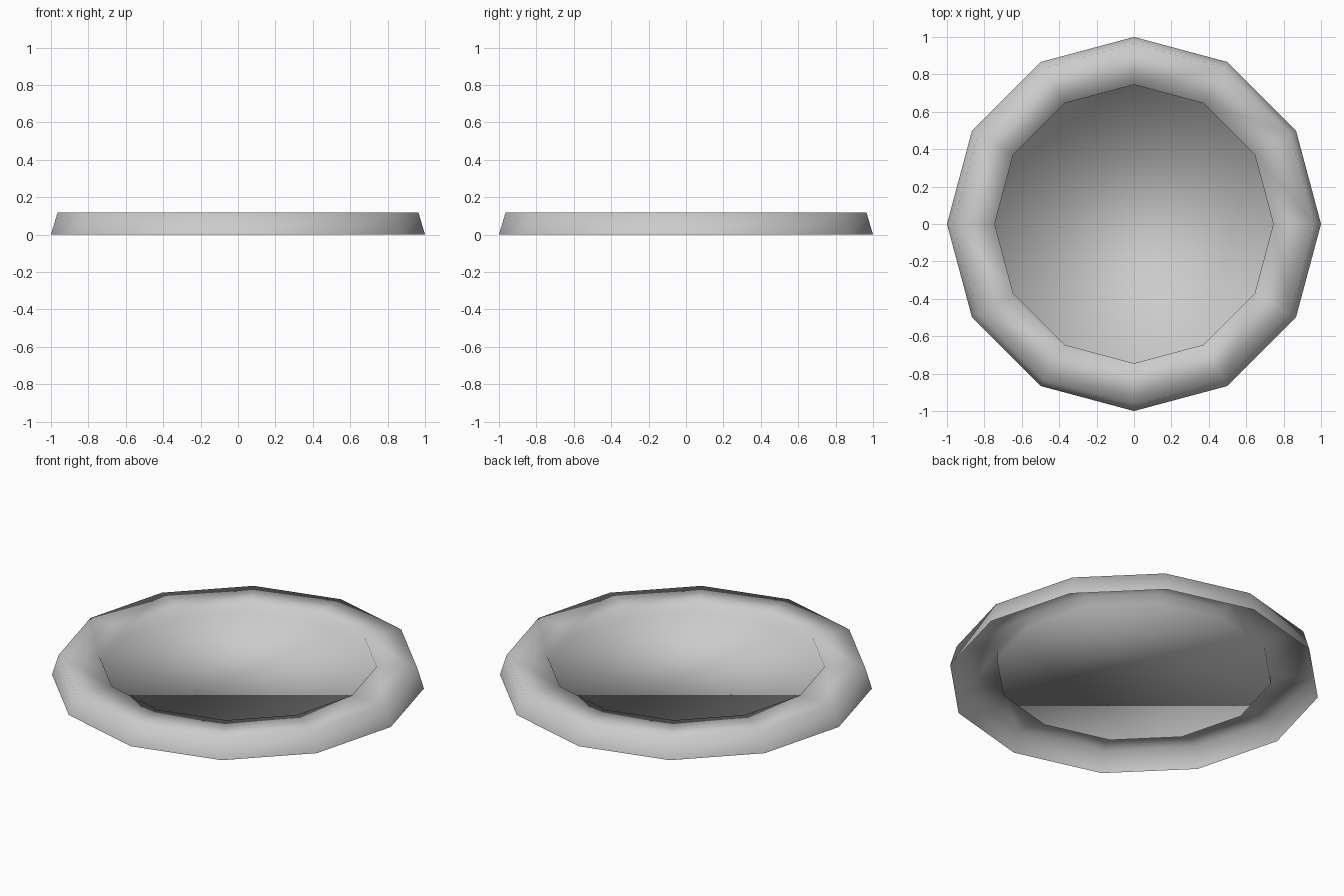
import bpy, bmesh, math

if "Cube" in bpy.data.objects:
    bpy.data.objects.remove(bpy.data.objects["Cube"])

SIDES = 12
# (radius, height): skirt foot, outer rim, inner rim, floor edge
PROFILE = [(1.0, 0.0), (0.965, 0.118), (0.745, 0.118), (0.745, 0.06)]


def ring(bm, radius, height):
    step = 2 * math.pi / SIDES
    return [bm.verts.new((radius * math.cos(i * step), radius * math.sin(i * step), height))
            for i in range(SIDES)]


bm = bmesh.new()
rings = [ring(bm, r, z) for r, z in PROFILE]

# Open-bottomed shell: outer skirt, flat rim and inner wall
for a, b in zip(rings, rings[1:]):
    for i in range(SIDES):
        j = (i + 1) % SIDES
        bm.faces.new((a[i], a[j], b[j], b[i]))

# Recessed floor
bm.faces.new(rings[-1])

# Shading is smooth throughout
for f in bm.faces:
    f.smooth = True

mesh = bpy.data.meshes.new("shallow_dish")
bm.to_mesh(mesh)
bm.free()
dish = bpy.data.objects.new("shallow_dish", mesh)
bpy.context.collection.objects.link(dish)
